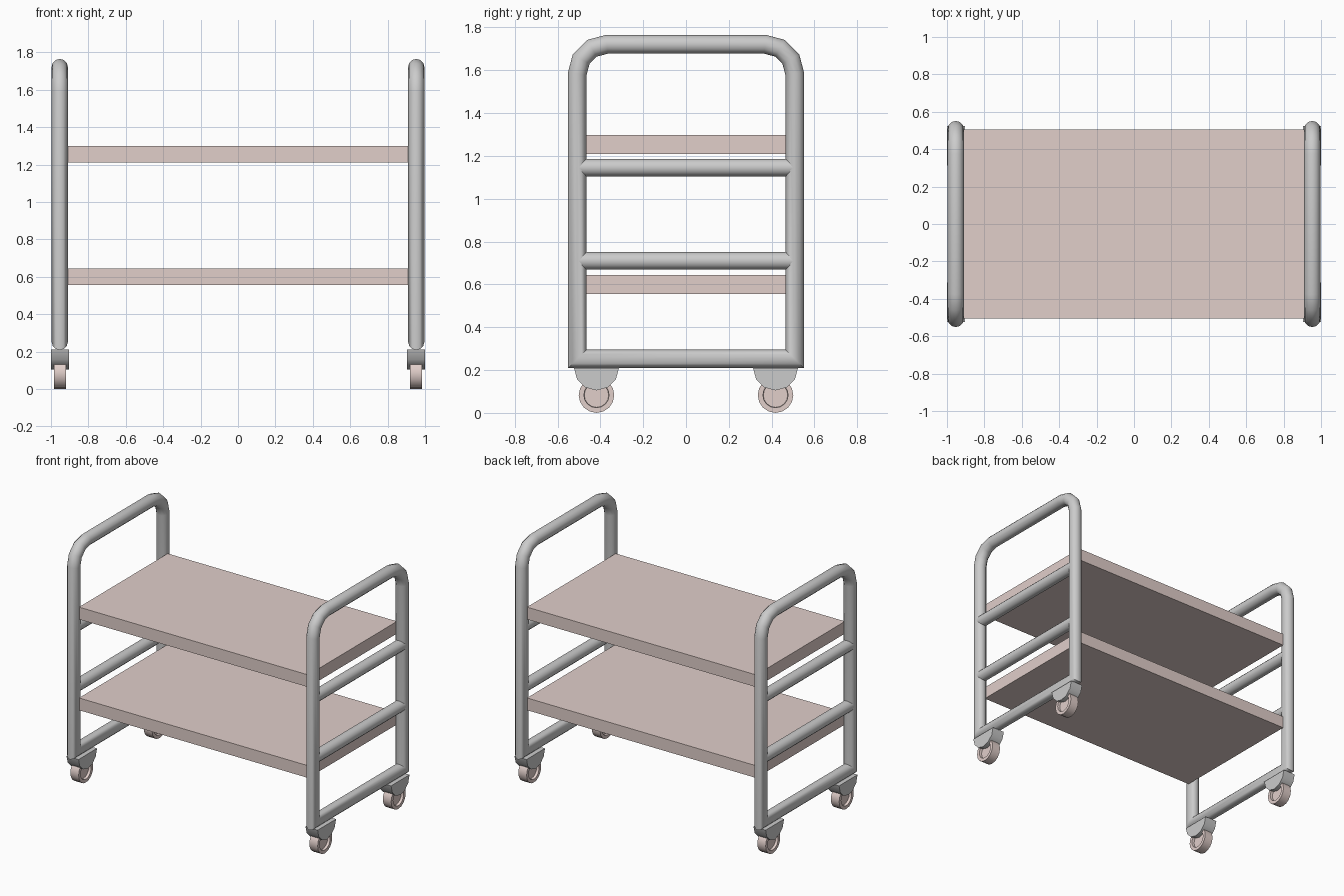
import bpy, bmesh
from math import sin, cos, pi, radians
from mathutils import Vector, Matrix

if "Cube" in bpy.data.objects:
    bpy.data.objects.remove(bpy.data.objects["Cube"])

R = 0.0435     # tube radius
X = 0.953      # side frame position
Y = 0.508      # post centreline

pink = bpy.data.materials.new("pink")
pink.diffuse_color = (0.75, 0.62, 0.59, 1)
pink.use_nodes = True
pink.node_tree.nodes["Principled BSDF"].inputs["Base Color"].default_value = pink.diffuse_color


def finish(name, bm, loc=(0, 0, 0), mat=None, smooth=True):
    bmesh.ops.recalc_face_normals(bm, faces=bm.faces)
    me = bpy.data.meshes.new(name)
    bm.to_mesh(me)
    bm.free()
    ob = bpy.data.objects.new(name, me)
    ob.location = loc
    bpy.context.collection.objects.link(ob)
    if mat:
        me.materials.append(mat)
    if smooth:
        bpy.ops.object.select_all(action='DESELECT')
        ob.select_set(True)
        bpy.context.view_layer.objects.active = ob
        bpy.ops.object.shade_smooth_by_angle(angle=radians(40))
    return ob


def tube_loop(path, n=12):
    """Closed tube swept along a planar (y, z) path with mitred corners."""
    bm = bmesh.new()
    pts = [Vector(p) for p in path]
    rings = []
    for i, p in enumerate(pts):
        a = (p - pts[i - 1]).normalized()
        b = (pts[(i + 1) % len(pts)] - p).normalized()
        na, nb = Vector((a.y, -a.x)), Vector((b.y, -b.x))
        m = (na + nb) / (1 + na.dot(nb))
        ring = []
        for k in range(n):
            t = 2 * pi * k / n
            q = p + m * R * cos(t)
            ring.append(bm.verts.new((R * sin(t), q.x, q.y)))
        rings.append(ring)
    for i, r in enumerate(rings):
        s = rings[i - 1]
        for k in range(n):
            j = (k + 1) % n
            bm.faces.new((s[k], s[j], r[j], r[k]))
    return bm


def cylinder(r, depth, n, axis):
    bm = bmesh.new()
    bmesh.ops.create_cone(bm, cap_ends=True, segments=n, radius1=r, radius2=r, depth=depth,
                          matrix=Matrix.Rotation(pi / 2, 4, axis))
    return bm


# Frame path: square bottom corners, rounded top corners
arc = [(0.37 + 0.138 * cos(a), 1.583 + 0.138 * sin(a)) for a in (0, pi / 6, pi / 3, pi / 2)]
path = [(-Y, 0.252), (Y, 0.252)] + arc + [(-y, z) for y, z in reversed(arc)]

for side, sx in (("left", -1), ("right", 1)):
    finish(f"{side}_frame", tube_loop(path), (sx * X, 0, 0))

    # Cross bars
    for level, z in (("lower", 0.71), ("upper", 1.145)):
        finish(f"{side}_{level}_bar", cylinder(R - 0.002, 2 * Y, 12, 'X'), (sx * X, 0, z))

    for end, sy in (("front", -1), ("back", 1)):
        # Half-disc caster bracket
        bm = bmesh.new()
        vs = [bm.verts.new((-0.048, 0.105 * cos(pi * k / 6), -0.105 * sin(pi * k / 6)))
              for k in range(7)]
        face = bm.faces.new(vs)
        ext = bmesh.ops.extrude_face_region(bm, geom=[face])["geom"]
        bmesh.ops.translate(bm, vec=(0.096, 0, 0),
                            verts=[v for v in ext if isinstance(v, bmesh.types.BMVert)])
        finish(f"{side}_{end}_caster_bracket", bm, (sx * 0.952, sy * 0.418, 0.21))

        # Wheel with recessed hub on both faces
        bm = cylinder(0.083, 0.066, 16, 'Y')
        caps = [f for f in bm.faces if len(f.verts) > 4]
        bmesh.ops.recalc_face_normals(bm, faces=bm.faces)
        bmesh.ops.inset_individual(bm, faces=caps, thickness=0.024)
        bmesh.ops.inset_individual(bm, faces=caps, thickness=0.002, depth=-0.018)
        finish(f"{side}_{end}_wheel", bm, (sx * 0.952, sy * 0.418, 0.083), pink)

# Shelves
for name, z in (("lower_shelf", 0.6), ("upper_shelf", 1.254)):
    bm = bmesh.new()
    bmesh.ops.create_cube(bm, size=1, matrix=Matrix.Diagonal((1.826, 1.01, 0.088, 1)))
    finish(name, bm, (0, 0, z), pink, smooth=False)
